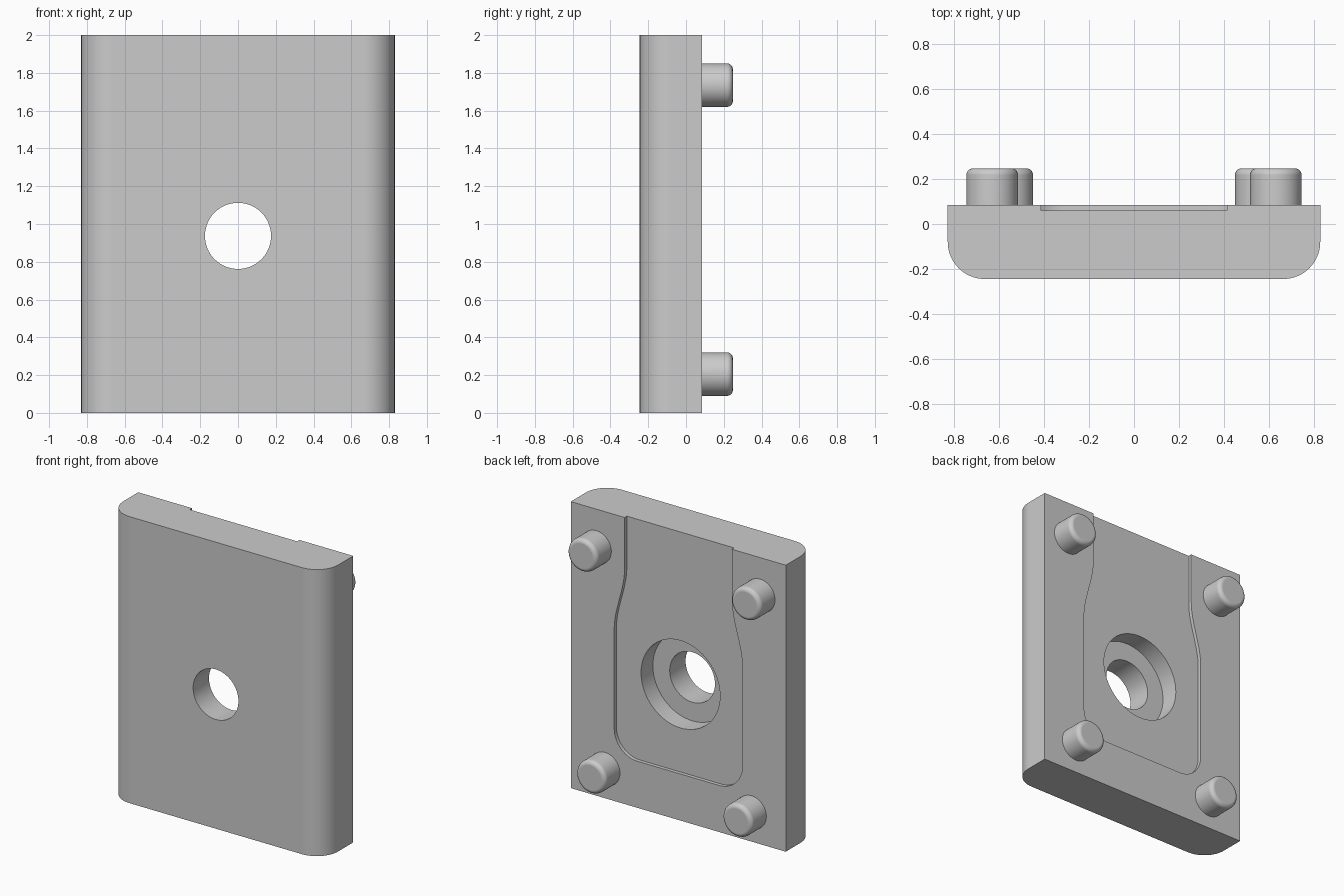
import bpy, bmesh, math
from math import sin, cos, pi, radians
from mathutils import Vector

cube = bpy.data.objects.get("Cube")
if cube:
    bpy.data.objects.remove(cube, do_unlink=True)

grey = bpy.data.materials.new("plain grey")
grey.use_nodes = True
colour = (0.6, 0.6, 0.6, 1)
grey.diffuse_color = colour
grey.node_tree.nodes["Principled BSDF"].inputs["Base Color"].default_value = colour

HALF_W, FRONT, BACK, HEIGHT = 0.83, -0.245, 0.085, 2.0
HOLE_Z = 0.937


def arc(cx, cy, r, start, end, steps):
    """Points along a circular arc, angles in degrees."""
    angles = [radians(start + (end - start) * i / steps) for i in range(steps + 1)]
    return [(cx + r * cos(a), cy + r * sin(a)) for a in angles]


def prism(name, profile, place, lo, hi):
    """Extrude a flat profile between two levels; place maps (u, v, level) to a point."""
    bm = bmesh.new()
    face = bm.faces.new([bm.verts.new(place(u, v, lo)) for u, v in profile])
    top = bmesh.ops.extrude_face_region(bm, geom=[face])["geom"]
    shift = Vector(place(0, 0, hi)) - Vector(place(0, 0, lo))
    bmesh.ops.translate(bm, verts=[g for g in top if isinstance(g, bmesh.types.BMVert)], vec=shift)
    bmesh.ops.recalc_face_normals(bm, faces=bm.faces)
    mesh = bpy.data.meshes.new(name)
    bm.to_mesh(mesh)
    bm.free()
    mesh.materials.append(grey)
    obj = bpy.data.objects.new(name, mesh)
    bpy.context.collection.objects.link(obj)
    return obj


def upright(u, v, level):
    return (u, v, level)


def backward(u, v, level):
    return (u, level, v)


def select(obj):
    bpy.ops.object.select_all(action="DESELECT")
    obj.select_set(True)
    bpy.context.view_layer.objects.active = obj


def smooth(obj):
    select(obj)
    bpy.ops.object.shade_smooth_by_angle(angle=radians(30))
    obj.modifiers.new("even shading", "WEIGHTED_NORMAL").keep_sharp = True


def cut(target, cutter):
    mod = target.modifiers.new("cut", "BOOLEAN")
    mod.operation, mod.solver, mod.object = "DIFFERENCE", "EXACT", cutter
    select(target)
    bpy.ops.object.modifier_apply(modifier=mod.name)
    bpy.data.objects.remove(cutter, do_unlink=True)


# Plate with two rounded front edges
r = 0.165
right_edge = arc(HALF_W - r, FRONT + r, r, -90, 0, 16) + [(HALF_W, BACK)]
outline = right_edge + [(-x, y) for x, y in reversed(right_edge)]
plate = prism("plate", outline, upright, 0, HEIGHT)

# Shallow pocket: narrow neck, S-shaped shoulder, rounded bottom corners
neck, body, floor_z, corner = 0.415, 0.495, 0.325, 0.18
side = arc(body - corner, floor_z + corner, corner, -90, 0, 14)
for i in range(17):
    t = i / 16
    side.append((body + (neck - body) * t * t * (3 - 2 * t), 1.2 + 0.44 * t))
side.append((neck, HEIGHT + 0.1))
pocket = side + [(-x, z) for x, z in reversed(side)]
cut(plate, prism("pocket_cutter", pocket, backward, 0.06, 0.3))

# Counterbore and through hole
for radius, depth in ((0.305, -0.07), (0.175, -0.4)):
    circle = arc(0, HOLE_Z, radius, 0, 360, 64)[:-1]
    cut(plate, prism("hole_cutter", circle, backward, depth, 0.3))
smooth(plate)

# Four pegs on the back with rounded ends; the upper pair is set wider
for level, x, z in (("upper", 0.632, 1.735), ("lower", 0.565, 0.205)):
    for hand, sign in (("left", 1), ("right", -1)):
        circle = arc(sign * x, z, 0.115, 0, 360, 48)[:-1]
        peg = prism(f"{level}_{hand}_peg", circle, backward, BACK - 0.01, 0.248)
        bm = bmesh.new()
        bm.from_mesh(peg.data)
        rim = [e for e in bm.edges if all(v.co.y > 0.2 for v in e.verts)]
        bmesh.ops.bevel(bm, geom=rim, offset=0.03, segments=5, profile=0.5, affect="EDGES")
        bm.to_mesh(peg.data)
        bm.free()
        smooth(peg)
